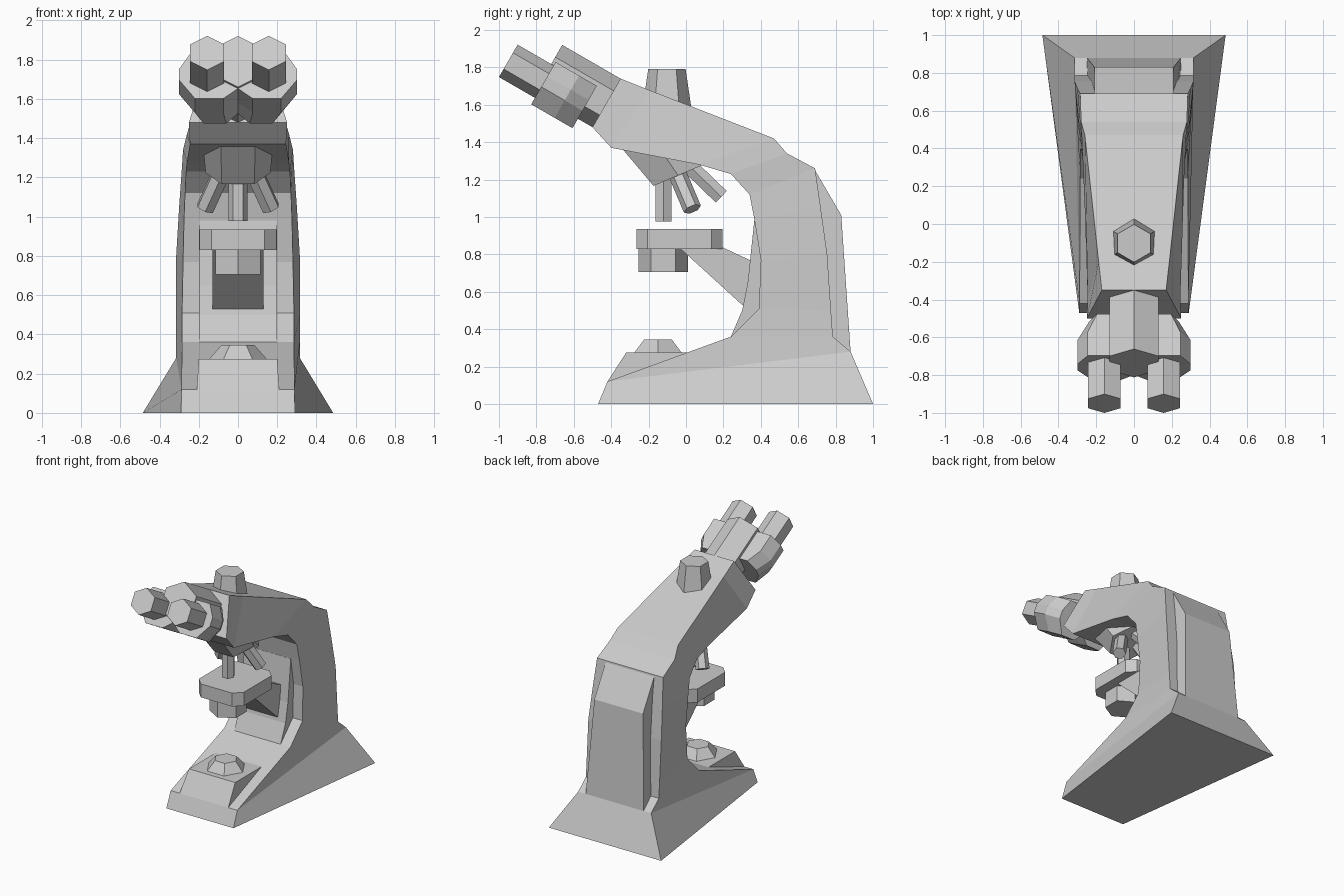
import bpy, bmesh, math
from mathutils import Vector as V

if "Cube" in bpy.data.objects:
    bpy.data.objects.remove(bpy.data.objects["Cube"])

X, Y, Z = V((1, 0, 0)), V((0, 1, 0)), V((0, 0, 1))


def loft(name, rings):
    """Skin a list of equal-length point rings and cap both ends."""
    bm = bmesh.new()
    rows = [[bm.verts.new(p) for p in r] for r in rings]
    n = len(rows[0])
    for a, b in zip(rows, rows[1:]):
        for i in range(n):
            j = (i + 1) % n
            bm.faces.new((a[i], a[j], b[j], b[i]))
    bm.faces.new(rows[0])
    bm.faces.new(rows[-1])
    bmesh.ops.recalc_face_normals(bm, faces=bm.faces)
    me = bpy.data.meshes.new(name)
    bm.to_mesh(me)
    bm.free()
    ob = bpy.data.objects.new(name, me)
    bpy.context.collection.objects.link(ob)
    return ob


def slab(name, profile):
    """Side profile of (y, z, half width) points, mirrored across x."""
    return loft(name, [[(s * w, y, z) for y, z, w in profile] for s in (-1, 1)])


def hex_ring(c, r, e1, e2, r2=None):
    r2 = r2 or r
    return [V(c) + e1 * r * math.cos(k * math.pi / 3) + e2 * r2 * math.sin(k * math.pi / 3)
            for k in range(6)]


def hex_tube(name, c0, c1, r0, r1, e1, e2):
    """Six-sided cylinder or cone; the corners point along e1."""
    return loft(name, [hex_ring(c0, r0, e1, e2), hex_ring(c1, r1, e1, e2)])


# Body: rectangular sections swept from the foot up the column into the head
sections = [
    ((-.47, 0, .29), (1, 0, .485)),
    ((-.42, .12, .288), (.88, .28, .315)),
    ((.24, .36, .285), (.785, .36, .315)),
    ((.39, .51, .285), (.775, .5, .315)),
    ((.40, .77, .28), (.755, .8, .315)),
    ((.365, .99, .275), (.72, 1.05, .30)),
    ((.34, 1.12, .27), (.69, 1.26, .285)),
    ((.24, 1.23, .265), (.54, 1.34, .28)),
    ((.07, 1.28, .26), (.47, 1.42, .26)),
    ((-.40, 1.37, .245), (-.20, 1.68, .187)),
    ((-.50, 1.48, .25), (-.35, 1.74, .17)),
]
loft("body", [[(-a[2], a[0], a[1]), (a[2], a[0], a[1]),
               (b[2], b[0], b[1]), (-b[2], b[0], b[1])] for a, b in sections])

# Raised panels on the front and back of the column
slab("front_panel", [(.24, .36, .2), (.30, .5, .2), (.33, .65, .2), (.365, .98, .2),
                     (.45, .98, .2), (.45, .36, .2)])
slab("back_panel", [(.69, 1.25, .21), (.83, 1.01, .21), (.88, .28, .25),
                    (.70, .28, .25), (.62, 1.2, .21)])

# Lamp on the foot
slab("lamp_block", [(-.42, .12, .21), (-.32, .275, .2), (.01, .275, .2), (.01, .12, .21)])
hex_tube("lamp", (0, -.15, .27), (0, -.15, .345), .15, .085, X, Y)

# Stage with chamfered corners, condenser and support arm
cx, c = .195, .06
y0, y1 = -.265, .195
outline = [(-cx, y0 + c), (-cx + c, y0), (cx - c, y0), (cx, y0 + c),
           (cx, y1 - c), (cx - c, y1), (-cx + c, y1), (-cx, y1 - c)]
loft("stage", [[(x, y, z) for x, y in outline] for z in (.83, .935)])
hex_tube("condenser", (0, -.122, .705), (0, -.122, .84), .132, .132, Y, X)
slab("stage_arm", [(-.04, .84, .13), (.30, .53, .13), (.42, .53, .13),
                   (.42, .74, .13), (.34, .77, .13), (.19, .84, .13)])

# Nosepiece: tilted hexagonal cone carrying four splayed objectives
n, t = V((0, .39, -.92)).normalized(), V((0, -.92, -.39)).normalized()
hub = V((0, -.042, 1.222))
loft("nosepiece", [hex_ring(hub, .165, X, t, .165),
                   hex_ring((0, -.15, 1.38), .18, X, V((0, -.98, .2)), .29)])
for k in range(4):
    a = k * math.pi / 2
    out = t * math.cos(a) + X * math.sin(a)
    side = n.cross(out)
    d = n * .92 + out * .39
    start = hub + out * .085
    hex_tube("objective", start - d * .04, start + d * .212, .049, .049,
             side, d.cross(side).normalized())

# Top knob
hex_tube("top_knob", (0, -.102, 1.5), (0, -.102, 1.79), .143, .1, Y, X)

# Binocular head, built along an axis tilted 30 degrees upwards
U, W = V((0, -.866, .5)), V((0, .5, .866))
origin = V((0, -.425, 1.61))


def at(x, u, v):
    return origin + X * x + U * u + W * v


hex_tube("viewing_tube", at(0, -.03, 0), at(0, .36, 0), .15, .15, W, X)
half = [(.075, -.208), (.22, -.208), (.30, -.10), (.30, -.035), (.245, .053)]
section = [(0, -.15)] + half + [(0, .053)] + [(-x, v) for x, v in reversed(half)]
loft("eyepiece_housing", [[at(x * s, u, v) for x, v in section]
                          for u, s in ((.09, .8), (.2, 1), (.345, 1))])
for s in (-1, 1):
    hex_tube("eyepiece", at(s * .157, .3, -.068), at(s * .157, .567, -.068), .1, .1, W, X)
